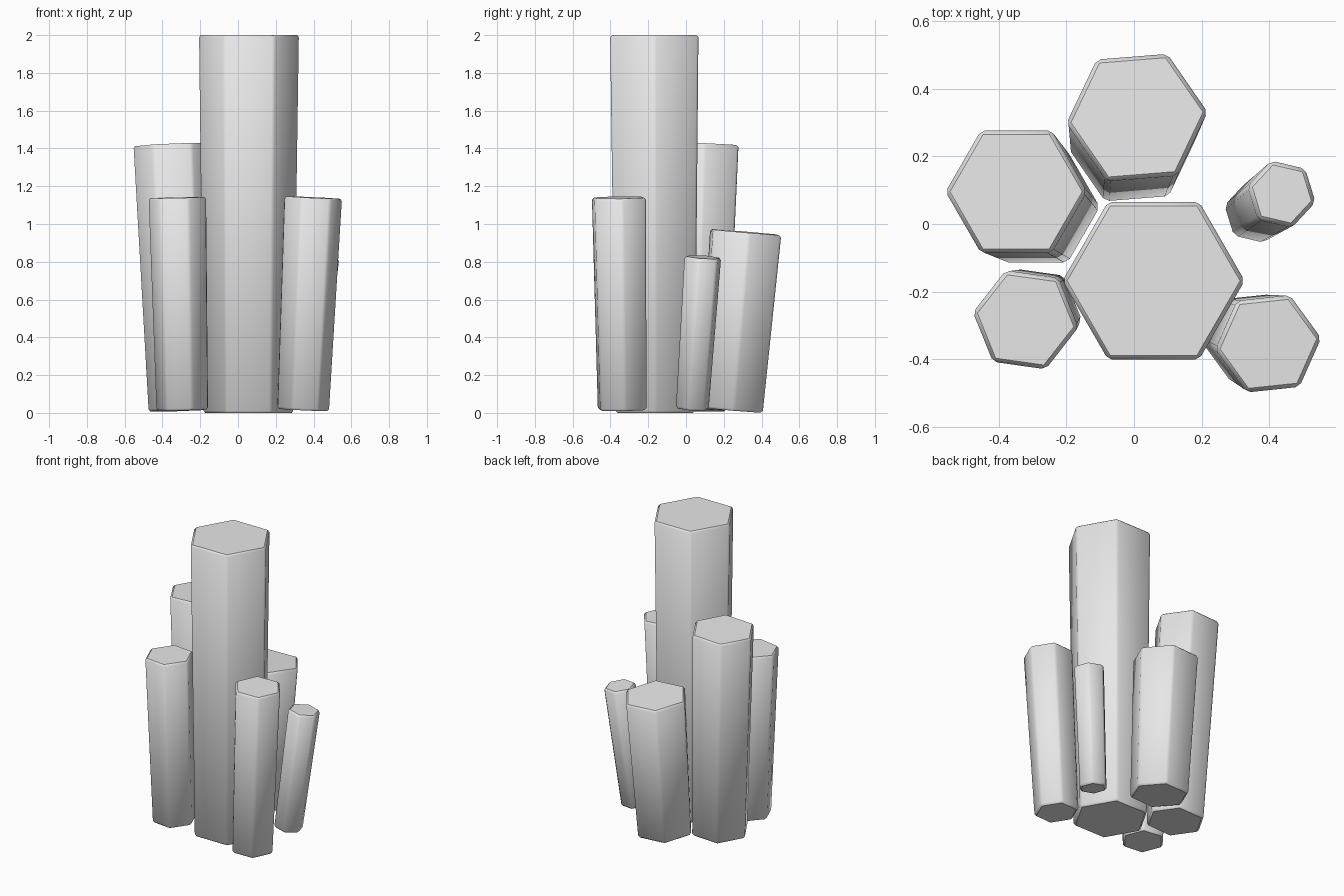
import bpy
import bmesh
import math
from mathutils import Matrix, Vector

cube = bpy.data.objects.get("Cube")
if cube:
    bpy.data.objects.remove(cube, do_unlink=True)

# One stone colour for every column
stone = bpy.data.materials.new("light_grey_stone")
stone.use_nodes = True
grey = (0.8, 0.8, 0.8, 1.0)
stone.diffuse_color = grey
stone.node_tree.nodes["Principled BSDF"].inputs["Base Color"].default_value = grey

TAPER = 0.9      # foot radius relative to the top radius
CHAMFER = 0.012


def hex_column(name, foot, top, radius, turn):
    """Leaning six-sided column from foot to top, turned about its axis."""
    foot, top = Vector(foot), Vector(top)
    axis = top - foot
    lean = Vector((0, 0, 1)).rotation_difference(axis).to_matrix().to_4x4()
    spin = Matrix.Rotation(math.radians(30 + turn), 4, "Z")

    bm = bmesh.new()
    bmesh.ops.create_cone(bm, cap_ends=True, segments=6, radius1=radius * TAPER,
                          radius2=radius, depth=axis.length)
    bmesh.ops.bevel(bm, geom=bm.edges[:], offset=CHAMFER, segments=1,
                    affect="EDGES", profile=0.5)
    bm.transform(lean @ spin)
    mesh = bpy.data.meshes.new(name)
    bm.to_mesh(mesh)
    bm.free()
    mesh.materials.append(stone)

    obj = bpy.data.objects.new(name, mesh)
    obj.location = (foot + top) / 2
    bpy.context.collection.objects.link(obj)
    # Soft side corners, crisp rims
    bpy.ops.object.select_all(action="DESELECT")
    obj.select_set(True)
    bpy.context.view_layer.objects.active = obj
    bpy.ops.object.shade_smooth_by_angle(angle=math.radians(35))


# Tall centre column with five shorter ones leaning outward
hex_column("main_column", (0.055, -0.163, 0), (0.058, -0.168, 2), 0.27, 0)
hex_column("left_tall_column", (-0.29, 0.05, 0.015), (-0.349, 0.096, 1.42), 0.21, 0)
hex_column("back_column", (-0.005, 0.237, 0.015), (0.009, 0.316, 0.957), 0.21, 4.6)
hex_column("front_left_column", (-0.295, -0.265, 0.015), (-0.321, -0.284, 1.14), 0.158, -8)
hex_column("front_right_column", (0.345, -0.338, 0.015), (0.398, -0.355, 1.14), 0.158, 6)
hex_column("small_side_column", (0.358, 0.033, 0.02), (0.438, 0.089, 0.825), 0.104, -13)
